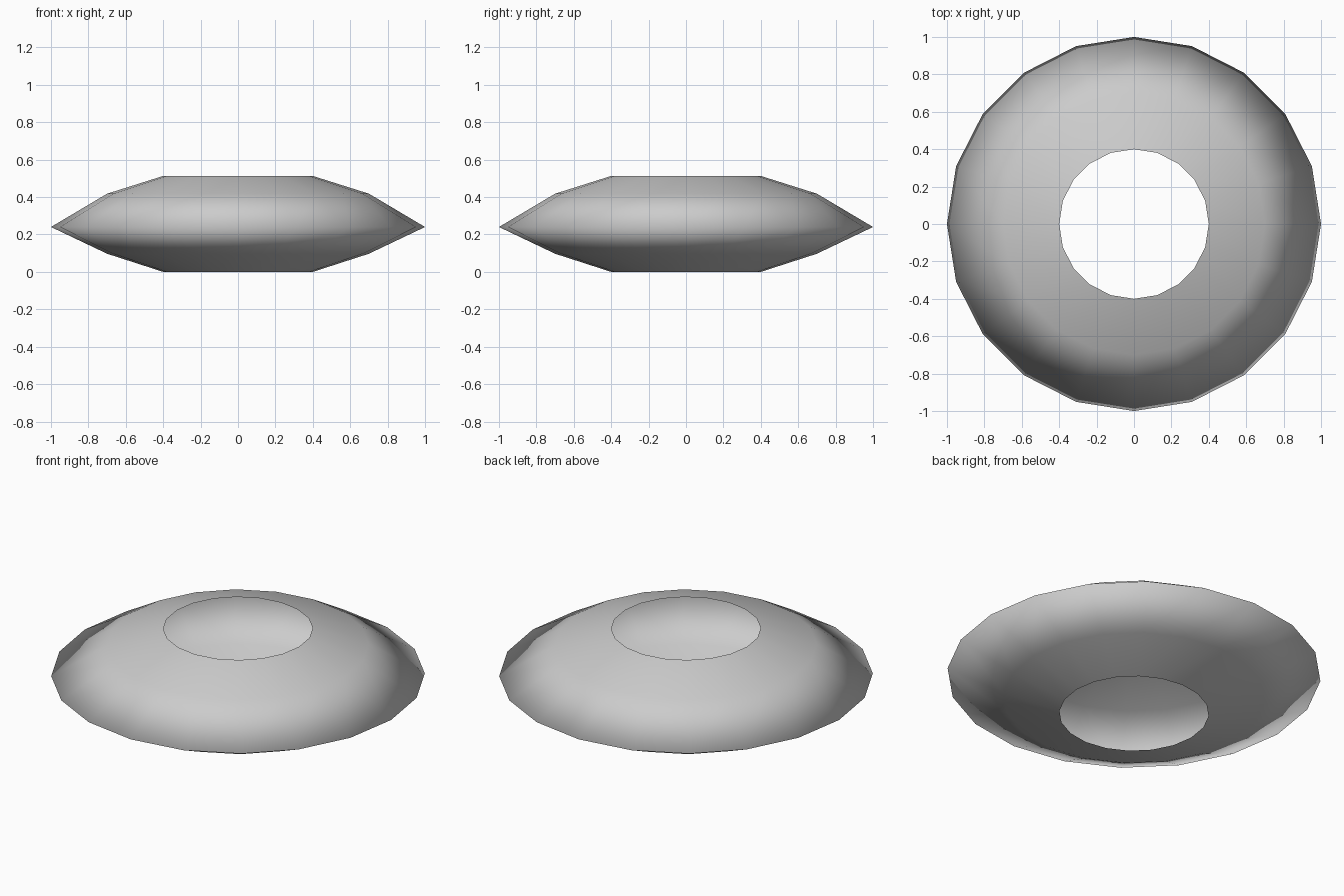
import bpy, bmesh
from math import cos, sin, tau

if "Cube" in bpy.data.objects:
    bpy.data.objects.remove(bpy.data.objects["Cube"])

SIDES = 20
# Half section of the open ring shell: (radius, height), bottom rim to top rim
PROFILE = [(0.40, 0.0), (0.70, 0.097), (1.0, 0.24), (0.70, 0.418), (0.40, 0.513)]

# Ring shell: profile swept round z, open at both holes
bm = bmesh.new()
rings = [[bm.verts.new((r * cos(tau * i / SIDES), r * sin(tau * i / SIDES), z))
          for i in range(SIDES)] for r, z in PROFILE]
for low, high in zip(rings, rings[1:]):
    for i in range(SIDES):
        j = (i + 1) % SIDES
        face = bm.faces.new((low[i], low[j], high[j], high[i]))
        face.smooth = True

mesh = bpy.data.meshes.new("ring_shell")
bm.to_mesh(mesh)
bm.free()
shell = bpy.data.objects.new("ring_shell", mesh)
bpy.context.collection.objects.link(shell)
